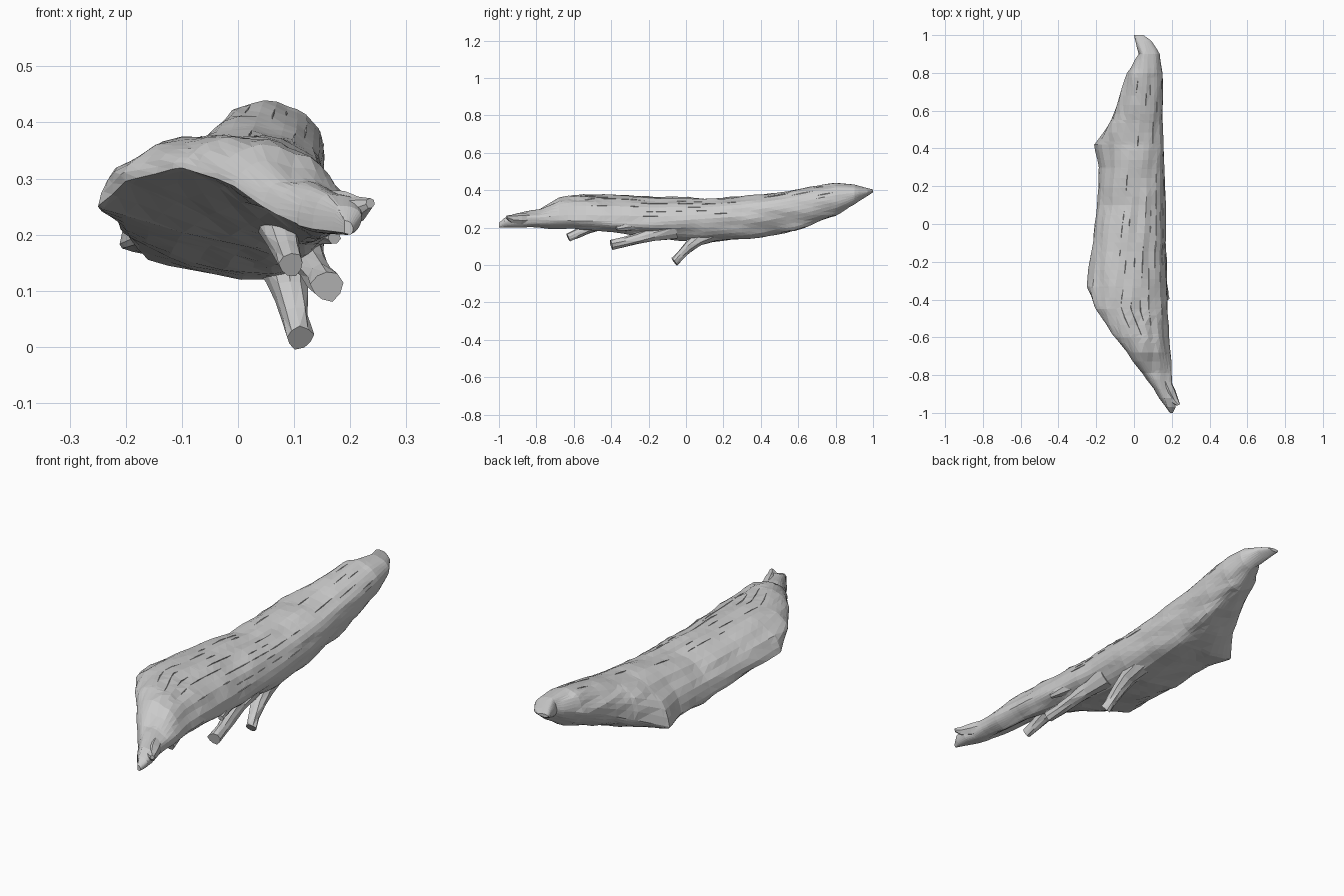
import bpy, bmesh, math, random
from mathutils import Vector, noise

if "Cube" in bpy.data.objects:
    bpy.data.objects.remove(bpy.data.objects["Cube"])

random.seed(4)
wood = bpy.data.materials.new("weathered_grey_wood")
wood.diffuse_color = (0.6, 0.6, 0.6, 1)
wood.use_nodes = True
wood.node_tree.nodes["Principled BSDF"].inputs["Base Color"].default_value = wood.diffuse_color


def make_object(name, bm):
    bmesh.ops.recalc_face_normals(bm, faces=bm.faces)
    mesh = bpy.data.meshes.new(name)
    bm.to_mesh(mesh)
    bm.free()
    mesh.materials.append(wood)
    ob = bpy.data.objects.new(name, mesh)
    bpy.context.collection.objects.link(ob)
    return ob


def skin(bm, rings):
    """Join equal rings of points into a closed skin."""
    vs = [[bm.verts.new(p) for p in r] for r in rings]
    n = len(vs[0])
    for a, b in zip(vs, vs[1:]):
        for i in range(n):
            j = (i + 1) % n
            bm.faces.new((a[i], a[j], b[j], b[i]))
    bm.faces.new(vs[0])
    bm.faces.new(vs[-1])


# Log outlines along y, one short curve per measure
LEFT_X = [(-1, .19), (-.88, .105), (-.79, .045), (-.6, -.105), (-.45, -.2), (-.33, -.248), (.1, -.195),
          (.3, -.185), (.42, -.205), (.55, -.12), (.8, -.035), (.9, .025), (1, 0)]
LEFT_Z = [(-1, .203), (-.88, .215), (-.79, .25), (-.72, .29), (-.6, .32), (-.45, .295), (-.33, .25),
          (.1, .21), (.42, .185), (.55, .24), (.7, .31), (.9, .385), (1, .395)]
RIGHT_X = [(-1, .205), (-.95, .23), (-.88, .205), (-.6, .18), (.1, .165), (.8, .15), (.9, .138), (.96, .105), (1, .05)]
TOP_Z = [(-1, .225), (-.95, .27), (-.79, .295), (-.67, .36), (-.6, .373), (-.33, .372), (.1, .353),
         (.42, .375), (.8, .437), (.9, .43), (1, .403)]
BOTTOM_Z = [(-1, .2), (-.6, .195), (-.33, .167), (-.1, .135), (.1, .12), (.42, .15), (.6, .187), (.8, .262), (1, .388)]
RIGHT_Z = [(-1, .21), (-.95, .245), (-.15, .23), (.3, .26), (.7, .335), (1, .395)]
TOP_X = [(-1, .19), (-.88, .15), (-.79, .1), (-.45, -.07), (.42, .02), (.9, .055), (1, .015)]
BOTTOM_X = [(-1, .2), (-.79, .15), (-.15, .06), (.9, .075), (1, .02)]
# Squareness of the quarters: upper left, and the underside that is scooped in front
SQUARE_TL = [(-1, 2), (.42, 2), (.55, 2.5), (.85, 2.4), (1, 2)]
SQUARE_BL = [(-1, 1.2), (-.6, .9), (-.35, 1.1), (-.1, 1.5), (.1, 2.2), (.42, 2), (.6, 1.5), (1, 1.6)]
QUARTER = 8


def along(curve, y):
    """Value of an outline curve at y."""
    for (y0, a), (y1, b) in zip(curve, curve[1:]):
        if y <= y1:
            return a + (b - a) * (y - y0) / (y1 - y0)
    return curve[-1][1]


def ring_at(y):
    pts = [Vector((along(cx, y), y, along(cz, y))) for cx, cz in
           ((LEFT_X, LEFT_Z), (TOP_X, TOP_Z), (RIGHT_X, RIGHT_Z), (BOTTOM_X, BOTTOM_Z))]
    powers = (along(SQUARE_TL, y), 2.15, 1.9, along(SQUARE_BL, y))
    ring = []
    for q in range(4):
        a, b = pts[q], pts[(q + 1) % 4]
        for k in range(QUARTER):
            t = k / QUARTER * math.pi / 2
            c, d = math.cos(t) ** (2 / powers[q]), math.sin(t) ** (2 / powers[q])
            if q % 2 == 0:    # leaves the side vertically
                x, z = b.x + (a.x - b.x) * c, a.z + (b.z - a.z) * d
            else:             # leaves the top or bottom horizontally
                x, z = a.x + (b.x - a.x) * d, b.z + (a.z - b.z) * c
            ring.append(Vector((x, y, z)))
    # long-grain ridges and dents
    mid = sum(ring, Vector()) / len(ring)
    fade = min(1, (1 - abs(y)) / .2)
    for p in ring:
        grain = noise.noise(Vector((p.x * 26, y * 3.5, p.z * 26)))
        dent = noise.noise(Vector((p.x * 10, y * 9 + 7, p.z * 10)))
        p += (p - mid).normalized() * fade * (.009 * grain + .008 * dent)
    return ring


# Main log
ys = sorted({p[0] for p in LEFT_X} | {-.97 + i * .0485 for i in range(41)})
bm = bmesh.new()
skin(bm, [ring_at(y) for y in ys])
bmesh.ops.triangulate(bm, faces=bm.faces)
make_object("driftwood_log", bm)

# Bark flakes: slim raised slivers along the grain of the upper side
bm = bmesh.new()
for _ in range(55):
    y, length = random.uniform(-.62, .7), random.uniform(.05, .12)
    i = random.randint(7, 15)
    r0, r1, r2 = ring_at(y), ring_at(y + length / 2), ring_at(y + length)
    out = (r1[i] - Vector((.02, r1[i].y, .22))).normalized()
    side = (r1[i + 1] - r1[i]).normalized() * .003
    a, b = bm.verts.new(r0[i]), bm.verts.new(r2[i])
    c = bm.verts.new(r1[i] + out * .003)
    d, e = bm.verts.new(r1[i] + side - out * .002), bm.verts.new(r1[i] - side - out * .002)
    for f in ((a, c, d), (c, b, d), (a, e, c), (c, e, b), (a, d, e), (d, b, e)):
        bm.faces.new(f)
make_object("bark_flakes", bm)


def branch(name, path, sides=9):
    """Broken stub: path entries are x, y, z, radius."""
    pts = [Vector(p[:3]) for p in path]
    axis = (pts[-1] - pts[0]).normalized()
    u = axis.cross(Vector((1, 0, 0))).normalized()
    v = axis.cross(u)
    rings = []
    for p, (_, _, _, r) in zip(pts, path):
        rings.append([p + (u * math.cos(t) + v * math.sin(t)) * r * random.uniform(.88, 1.12)
                      for t in (2 * math.pi * k / sides for k in range(sides))])
    bm = bmesh.new()
    skin(bm, rings)
    bmesh.ops.triangulate(bm, faces=bm.faces)
    make_object(name, bm)


# Broken branch stubs underneath
branch("middle_branch", [(.07, .16, .18, .055), (.085, .06, .135, .04), (.093, .01, .095, .03),
                         (.102, -.03, .052, .025), (.11, -.062, .016, .024)])
branch("long_branch", [(.10, -.06, .19, .05), (.12, -.18, .165, .036), (.135, -.26, .142, .029),
                       (.148, -.33, .122, .027), (.158, -.40, .108, .028)])
branch("front_branch", [(.07, -.46, .225, .04), (.08, -.53, .195, .03),
                        (.088, -.58, .168, .024), (.095, -.63, .146, .022)])

# Splintered prong on the front tip and small knot on the right side
branch("front_splinter", [(.15, -.80, .25, .03), (.19, -.89, .245, .03), (.215, -.935, .247, .022), (.236, -.958, .256, .009)], 7)
branch("side_knot", [(.13, -.24, .22, .035), (.155, -.32, .205, .022), (.172, -.37, .195, .012)], 7)
